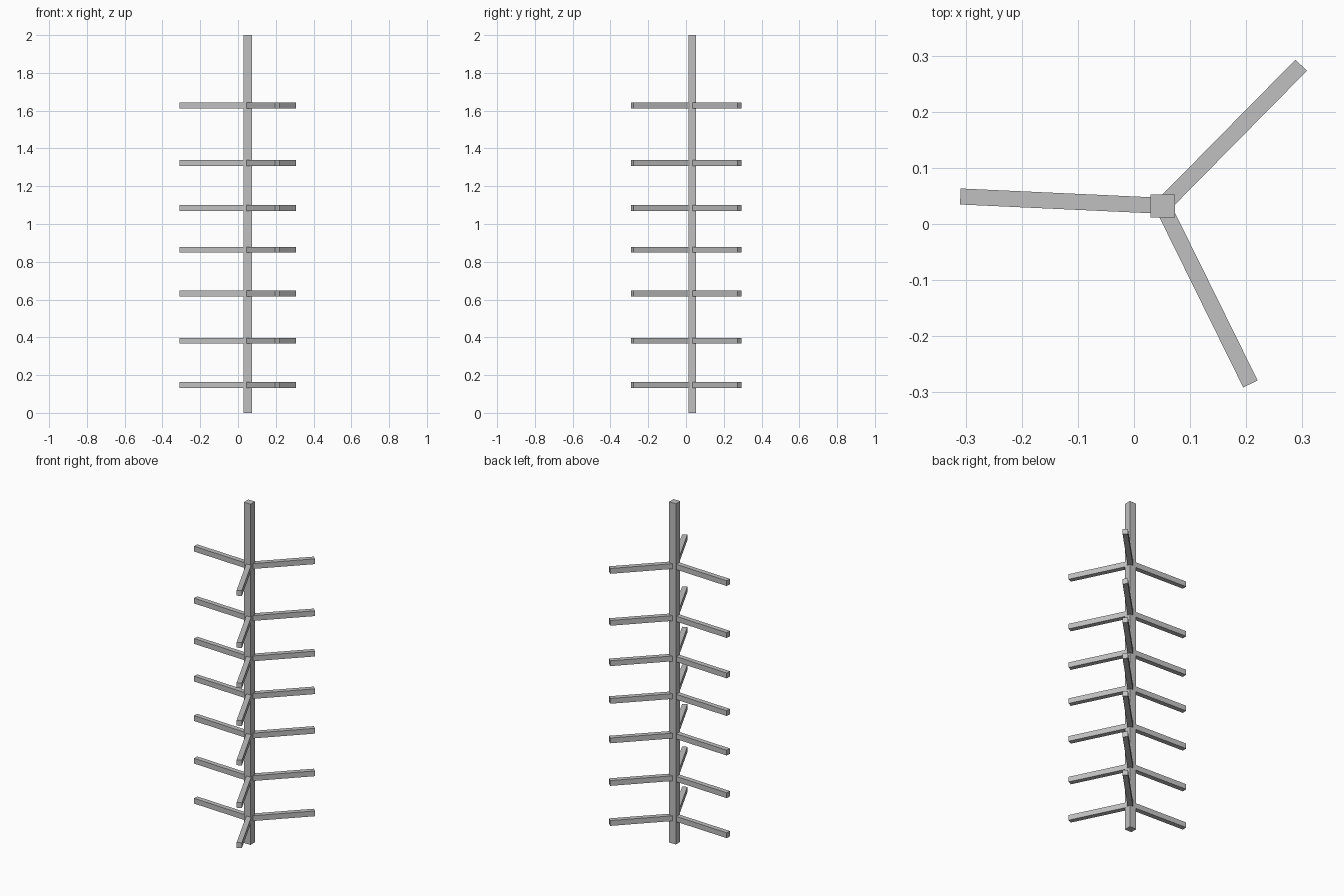
import bpy
import math
from mathutils import Vector

if "Cube" in bpy.data.objects:
    bpy.data.objects.remove(bpy.data.objects["Cube"])

grey = bpy.data.materials.new("light grey")
grey.diffuse_color = (0.53, 0.53, 0.53, 1)
grey.use_nodes = True
grey.node_tree.nodes["Principled BSDF"].inputs["Base Color"].default_value = grey.diffuse_color


def box(name, center, size, angle=0.0):
    bpy.ops.mesh.primitive_cube_add(size=1, location=center, rotation=(0, 0, angle))
    ob = bpy.context.object
    ob.name = name
    ob.scale = size
    bpy.ops.object.transform_apply(location=False, rotation=False, scale=True)
    ob.data.materials.append(grey)
    return ob


# Upright square pole
PX, PY = 0.051, 0.0325
box("pole", (PX, PY, 1.0), (0.044, 0.041, 2.0))

# Three arms per tier, running from the pole's core to these tips
tips = {
    "left_arm": (-0.3095, 0.049),
    "back_arm": (0.298, 0.283),
    "front_arm": (0.2075, -0.285),
}
heights = [0.147, 0.382, 0.632, 0.864, 1.085, 1.322, 1.627]

for tier, z in enumerate(heights, 1):
    for name, (tx, ty) in tips.items():
        run = Vector((tx - PX, ty - PY))
        box(f"{name}_{tier}", ((PX + tx) / 2, (PY + ty) / 2, z),
            (run.length, 0.0285, 0.031), math.atan2(run.y, run.x))
